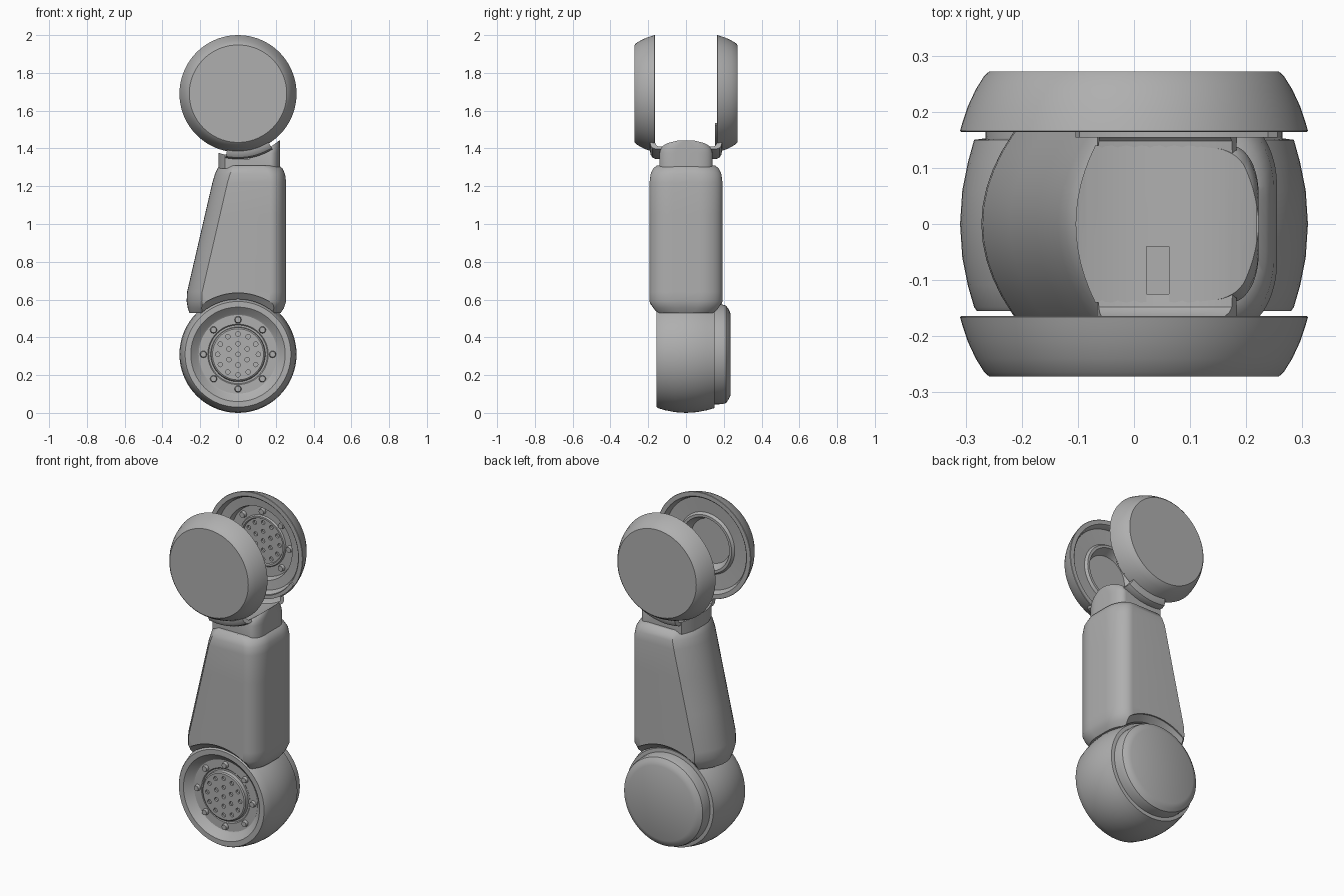
import bpy, bmesh, math
from mathutils import Matrix, Vector

if "Cube" in bpy.data.objects:
    bpy.data.objects.remove(bpy.data.objects["Cube"])

grey = bpy.data.materials.new("mid_grey")
grey.use_nodes = True
grey.diffuse_color = (0.43, 0.43, 0.43, 1)
grey.node_tree.nodes["Principled BSDF"].inputs["Base Color"].default_value = (0.43, 0.43, 0.43, 1)

LOW, HIGH = 0.31, 1.69      # heights of the two joint axes


def finish(bm, name):
    bmesh.ops.recalc_face_normals(bm, faces=bm.faces)
    mesh = bpy.data.meshes.new(name)
    bm.to_mesh(mesh)
    bm.free()
    obj = bpy.data.objects.new(name, mesh)
    bpy.context.collection.objects.link(obj)
    mesh.materials.append(grey)
    return obj


def select(obj):
    bpy.ops.object.select_all(action='DESELECT')
    obj.select_set(True)
    bpy.context.view_layer.objects.active = obj


def smooth(obj, angle=32):
    select(obj)
    bpy.ops.object.shade_smooth_by_angle(angle=math.radians(angle))


def cut(obj, cutter):
    mod = obj.modifiers.new("cut", 'BOOLEAN')
    mod.operation, mod.solver, mod.object = 'DIFFERENCE', 'EXACT', cutter
    select(obj)
    bpy.ops.object.modifier_apply(modifier=mod.name)
    bpy.data.objects.remove(cutter)


def turned(name, profile, zc, steps=72, arc=None):
    """Turn a (y, radius) profile about the y axis; arc is measured from straight down."""
    bm = bmesh.new()
    a0, a1 = [math.radians(a) for a in (arc or (0, 360))]
    count = steps + 1 if arc else steps
    rows = []
    for i in range(count):
        a = a0 + (a1 - a0) * i / steps
        rows.append([bm.verts.new((r * math.sin(a), y, zc - r * math.cos(a))) for y, r in profile])
    n = len(profile)
    for i in range(steps):
        p, q = rows[i], rows[(i + 1) % count]
        for j in range(n if arc else n - 1):
            k = (j + 1) % n
            bm.faces.new((p[j], p[k], q[k], q[j]))
    if arc:
        bm.faces.new(rows[0])
        bm.faces.new(rows[-1])
    bmesh.ops.remove_doubles(bm, verts=bm.verts, dist=1e-5)
    bmesh.ops.dissolve_degenerate(bm, edges=bm.edges, dist=1e-6)
    return finish(bm, name)


def section(z, xl, xr, hw, rx, ry, bulge):
    """Horizontal slice: bowed left side, elliptical right corners."""
    pts = []
    for i in range(13):
        t = 1 - i / 6
        pts.append((xl + bulge * t * t, t * hw, z))
    for side in (-1, 1):
        for i in range(11):
            a = math.radians(9 * i - (90 if side < 0 else 0))
            pts.append((xr - rx + rx * math.cos(a), side * (hw - ry) + ry * math.sin(a), z))
    return pts


def loft(name, sections):
    bm = bmesh.new()
    rows = [[bm.verts.new(p) for p in s] for s in sections]
    n = len(rows[0])
    for p, q in zip(rows, rows[1:]):
        for j in range(n):
            k = (j + 1) % n
            bm.faces.new((p[j], p[k], q[k], q[j]))
    bm.faces.new(rows[0])
    bm.faces.new(rows[-1])
    return finish(bm, name)


def pegs(name, rings, y, zc, radius, depth, tip=1.0, sides=12):
    """Rings of (count, ring radius) short pegs along the y axis."""
    bm = bmesh.new()
    for count, ring in rings:
        for i in range(count):
            a = 2 * math.pi * i / count
            place = Matrix.Translation((ring * math.sin(a), y, zc + ring * math.cos(a)))
            bmesh.ops.create_cone(bm, cap_ends=True, segments=sides, radius1=radius,
                                  radius2=radius * tip, depth=depth,
                                  matrix=place @ Matrix.Rotation(math.pi / 2, 4, 'X'))
    return finish(bm, name)


HOLES = [(12, 0.108), (6, 0.056), (1, 0.0)]

# Lower joint: bulged barrel with a dished front and a raised, perforated hub
barrel = turned("lower_joint_barrel", [
    (-0.135, 0), (-0.135, 0.135), (-0.13, 0.142), (-0.11, 0.145), (-0.11, 0.155),
    (-0.115, 0.16), (-0.115, 0.208), (-0.12, 0.216), (-0.15, 0.244), (-0.155, 0.25),
    (-0.155, 0.28), (-0.148, 0.285), (-0.11, 0.296), (-0.06, 0.306), (0, 0.31),
    (0.06, 0.306), (0.11, 0.296), (0.15, 0.285), (0.152, 0.27), (0.152, 0)], LOW)
cut(barrel, pegs("hole_cutter", HOLES, -0.135, LOW, 0.012, 0.024))
smooth(barrel)
smooth(pegs("lower_joint_bolts", [(8, 0.183)], -0.12, LOW, 0.02, 0.025, 0.75))

# Rear cap on the lower joint
smooth(turned("lower_joint_cap", [
    (0.14, 0), (0.14, 0.265), (0.19, 0.264), (0.212, 0.258), (0.225, 0.24),
    (0.235, 0.218), (0.235, 0)], LOW), 25)

# Arm body: slanted left side, bowed right side, saddle with a chamfered lip over the joint
levels = [(0.53, 0.028), (0.555, 0.012), (0.59, 0), (0.64, 0), (0.85, 0), (1.05, 0),
          (1.22, 0), (1.265, 0.006), (1.295, 0.02), (1.31, 0.04)]
slices = []
for z, inset in levels:
    left = -0.272 + 0.155 * max(0, z - 0.63) / 0.67
    slices.append(section(z, left + inset * 0.5, 0.255 - inset, 0.193 - inset, 0.085, 0.125, 0.08))
body = loft("arm_body", slices)
cut(body, turned("saddle_cutter", [(-0.3, 0), (-0.3, 0.325), (-0.185, 0.325), (-0.155, 0.292),
                                   (0.155, 0.292), (0.185, 0.325), (0.3, 0.325), (0.3, 0)], LOW))
smooth(body)

# Neck: concave top that follows the upper joint, with a small slot
neck = loft("neck", [section(z, -0.104, 0.222, hw, 0.05, 0.085, 0.035) for z, hw in
                     [(1.295, 0.14), (1.375, 0.14), (1.40, 0.133), (1.425, 0.115), (1.443, 0.088)]])
cut(neck, turned("neck_cutter", [(-0.3, 0), (-0.3, 0.33), (0.3, 0.33), (0.3, 0)], HIGH))
bm = bmesh.new()
bmesh.ops.create_cube(bm, size=1, matrix=Matrix.LocRotScale(
    Vector((0.042, -0.1, 1.37)), None, Vector((0.04, 0.12, 0.05))))
cut(neck, finish(bm, "slot_cutter"))
smooth(neck)

# Upper fork: hooks and a pair of round covers, open towards each other
shell = [(0.272, 0), (0.272, 0.258), (0.264, 0.267), (0.24, 0.282), (0.21, 0.296),
         (0.18, 0.306), (0.166, 0.31), (0.164, 0.308), (0.164, 0.283), (0.172, 0.275)]
insides = {
    -1: [(0.195, 0.268), (0.20, 0.18), (0.185, 0.17), (0.185, 0.155), (0.235, 0.13), (0.235, 0)],
    1: [(0.195, 0.268), (0.20, 0.215), (0.235, 0.205), (0.235, 0.15), (0.225, 0.145),
        (0.225, 0.135), (0.235, 0.13), (0.235, 0)]}
hook = [(0.125, 0.345), (0.16, 0.346), (0.178, 0.338), (0.188, 0.322), (0.19, 0.304),
        (0.166, 0.302), (0.158, 0.32), (0.148, 0.329), (0.125, 0.331)]
for side, word in ((-1, "front"), (1, "rear")):
    flip = lambda pts: [(side * y, r) for y, r in pts]
    cover = turned(word + "_cover", flip(shell + insides[side]), HIGH)
    if side > 0:
        cut(cover, pegs("hole_cutter", HOLES, 0.235, HIGH, 0.012, 0.024))
    smooth(cover)
    smooth(turned(word + "_hook", flip(hook), HIGH, 20, (-11, 32)))

smooth(pegs("rear_cover_bolts", [(8, 0.178)], 0.229, HIGH, 0.02, 0.025, 0.8))
smooth(turned("rear_cover_lip", [(0.154, 0.285), (0.154, 0.305), (0.17, 0.305), (0.17, 0.285)],
              HIGH, 24, (-20, 57)))
